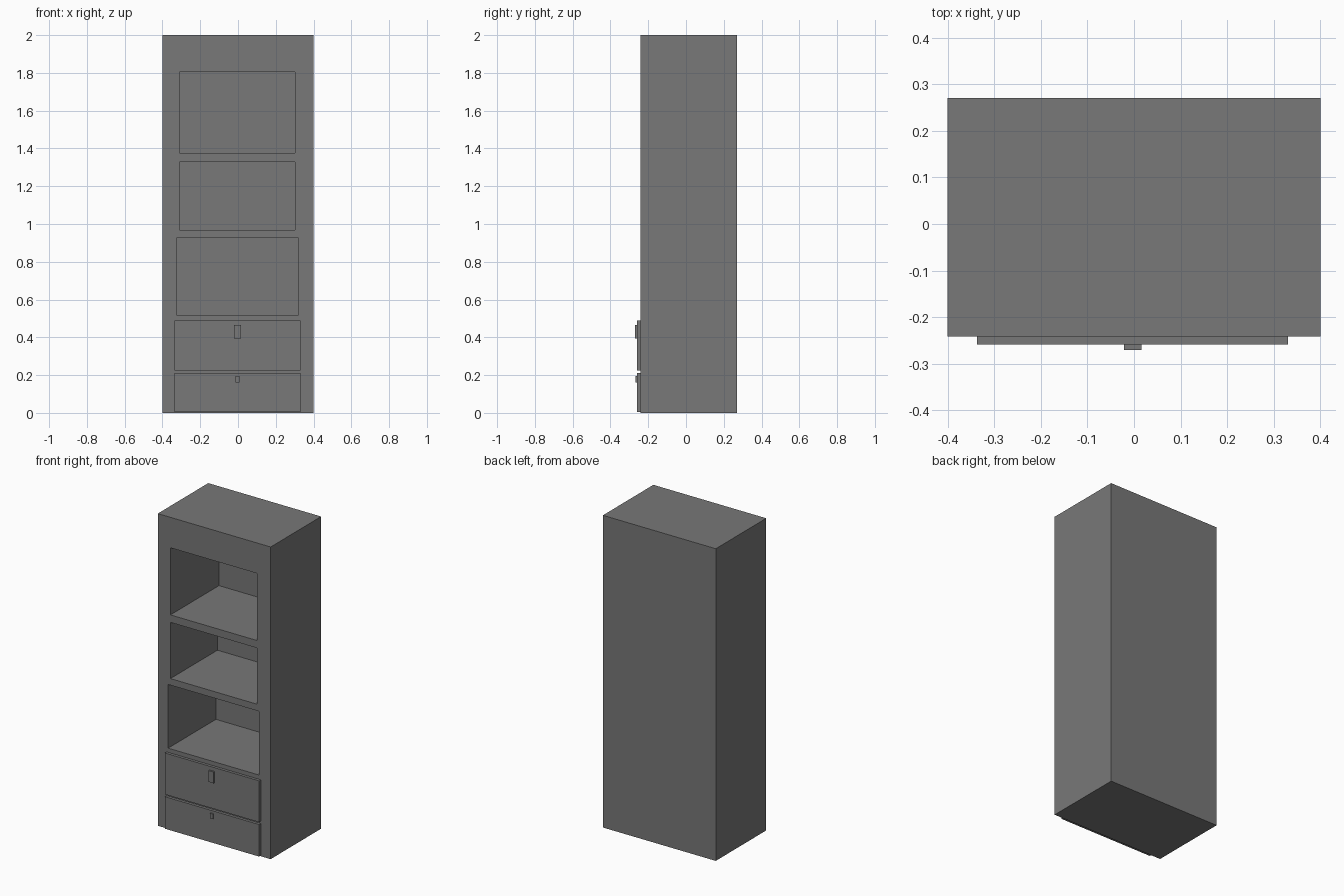
import bpy

if "Cube" in bpy.data.objects:
    bpy.data.objects.remove(bpy.data.objects["Cube"])

FRONT, BACK = -0.241, 0.27

# Dark grey paint shared by all parts
paint = bpy.data.materials.new("dark_grey")
paint.diffuse_color = (0.188, 0.188, 0.188, 1)
paint.use_nodes = True
paint.node_tree.nodes["Principled BSDF"].inputs["Base Color"].default_value = paint.diffuse_color


def box(name, x0, x1, y0, y1, z0, z1):
    """Axis-aligned box from its extents."""
    bpy.ops.mesh.primitive_cube_add(size=1)
    ob = bpy.context.object
    ob.name = name
    for v in ob.data.vertices:
        v.co.x = x1 if v.co.x > 0 else x0
        v.co.y = y1 if v.co.y > 0 else y0
        v.co.z = z1 if v.co.z > 0 else z0
    ob.data.materials.append(paint)
    return ob


# Cabinet carcass
cabinet = box("cabinet_body", -0.4, 0.4, FRONT, BACK, 0, 2)

# Open shelf niches: left, right, back, bottom, top
niches = [
    (-0.31, 0.303, 0.25, 1.375, 1.805),
    (-0.31, 0.303, 0.235, 0.967, 1.327),
    (-0.326, 0.319, 0.242, 0.517, 0.925),
]
for x0, x1, back, z0, z1 in niches:
    cutter = box("niche_cutter", x0, x1, FRONT - 0.1, back, z0, z1)
    cutter.hide_render = True
    mod = cabinet.modifiers.new("niche", 'BOOLEAN')
    mod.operation = 'DIFFERENCE'
    mod.solver = 'EXACT'
    mod.object = cutter
    bpy.context.view_layer.objects.active = cabinet
    bpy.ops.object.modifier_apply(modifier=mod.name)
    bpy.data.objects.remove(cutter)

# Drawer fronts
box("upper_drawer", -0.337, 0.331, -0.259, FRONT, 0.225, 0.49)
box("lower_drawer", -0.337, 0.331, -0.259, FRONT, 0.005, 0.21)

# Drawer handles
box("upper_handle", -0.021, 0.016, -0.27, -0.259, 0.394, 0.466)
box("lower_handle", -0.012, 0.008, -0.267, -0.259, 0.162, 0.194)
